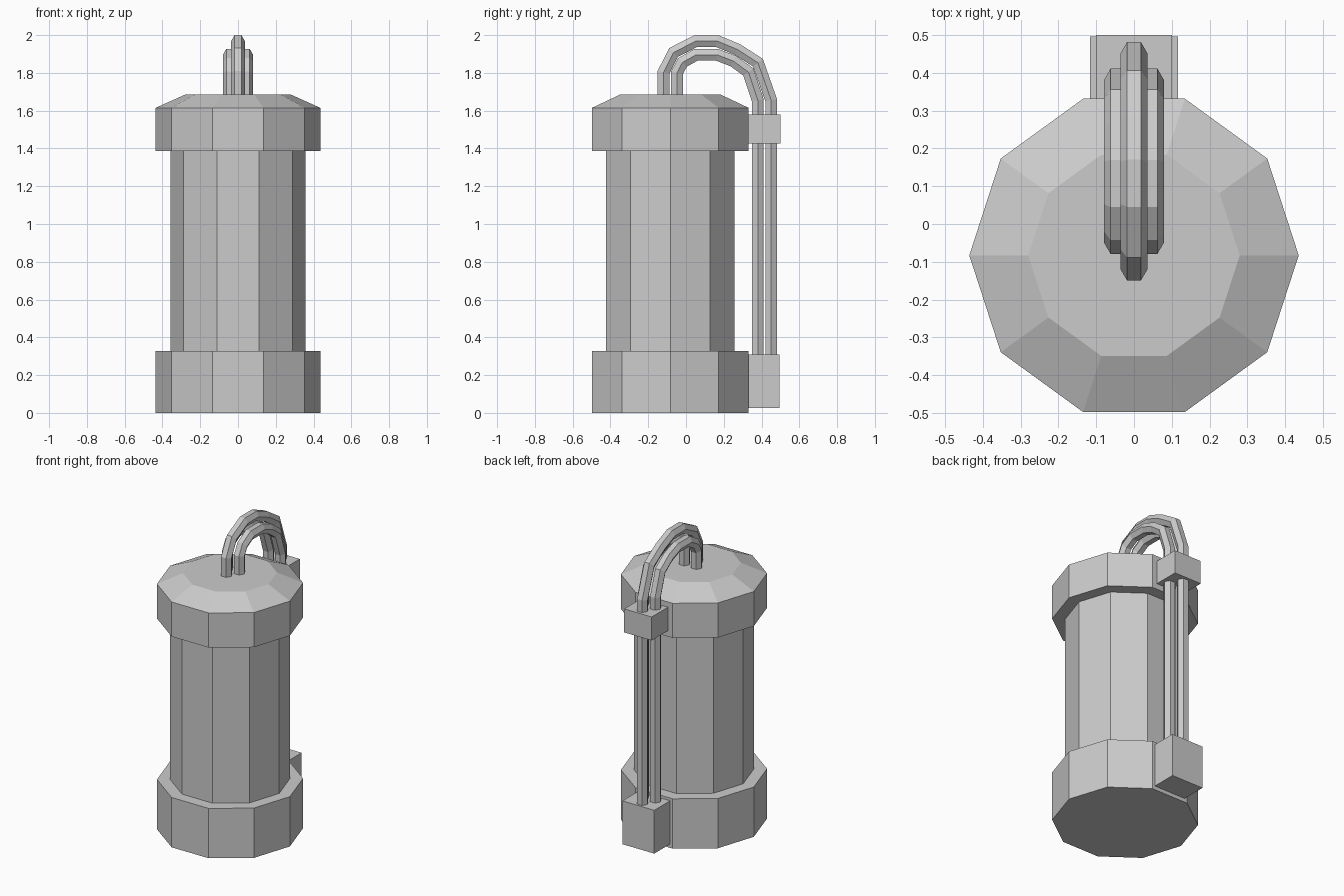
import bpy, bmesh, math
from mathutils import Vector

if "Cube" in bpy.data.objects:
    bpy.data.objects.remove(bpy.data.objects["Cube"])

def finish(name, bm):
    bmesh.ops.recalc_face_normals(bm, faces=bm.faces)
    me = bpy.data.meshes.new(name)
    bm.to_mesh(me)
    bm.free()
    ob = bpy.data.objects.new(name, me)
    bpy.context.collection.objects.link(ob)
    return ob

def skin(name, rings):
    """Join matching rings of points into a closed, end-capped solid."""
    bm = bmesh.new()
    vs = [[bm.verts.new(p) for p in ring] for ring in rings]
    n = len(vs[0])
    for a, b in zip(vs, vs[1:]):
        for i in range(n):
            j = (i + 1) % n
            bm.faces.new((a[i], a[j], b[j], b[i]))
    bm.faces.new(vs[0])
    bm.faces.new(vs[-1])
    return finish(name, bm)

def box(name, lo, hi):
    lo, hi = Vector(lo), Vector(hi)
    bm = bmesh.new()
    bmesh.ops.create_cube(bm, size=1)
    for v in bm.verts:
        v.co = (lo + hi) / 2 + v.co * (hi - lo)
    return finish(name, bm)

def tube(name, x, path, r=0.036, sides=6):
    """Mitred hexagonal tube along a (y, z) path."""
    pts = [Vector(p) for p in path]
    rings = []
    for i, p in enumerate(pts):
        d0 = (p - pts[i - 1]).normalized() if i else (pts[1] - p).normalized()
        d1 = (pts[i + 1] - p).normalized() if i < len(pts) - 1 else d0
        t = (d0 + d1).normalized()
        nrm = Vector((-t.y, t.x)) / t.dot(d0)
        ring = []
        for k in range(sides):
            a = math.tau * k / sides
            q = p + nrm * r * math.sin(a)
            ring.append((x + r * math.cos(a), q.x, q.y))
        rings.append(ring)
    return skin(name, rings)

# Ten-sided canister: base collar, body, top collar and bevelled lid
CY = -0.083
profile = [(0.436, 0), (0.436, 0.328), (0.358, 0.328), (0.358, 1.387),
           (0.436, 1.387), (0.436, 1.615), (0.28, 1.685)]
skin("canister", [[(r * math.cos(math.tau * k / 10),
                    CY + r * math.sin(math.tau * k / 10), z)
                   for k in range(10)] for r, z in profile])

# Clamp blocks on the back
box("lower_block", (-0.116, 0.32, 0.025), (0.116, 0.496, 0.31))
box("upper_block", (-0.1, 0.32, 1.425), (0.1, 0.5, 1.58))

# Cables arching from the lid down the back
outer = [(-0.119, 1.66), (-0.119, 1.803), (-0.066, 1.908), (0.053, 1.969),
         (0.164, 1.969), (0.272, 1.924), (0.381, 1.854), (0.451, 1.655), (0.451, 0.29)]
inner = [(-0.048, 1.66), (-0.048, 1.80), (-0.019, 1.855), (0.053, 1.896),
         (0.164, 1.896), (0.25, 1.863), (0.33, 1.805), (0.38, 1.655), (0.38, 0.29)]
tube("outer_cable", 0, outer)
for side, x in (("left", -0.044), ("right", 0.044)):
    tube("inner_cable_" + side, x, inner)
